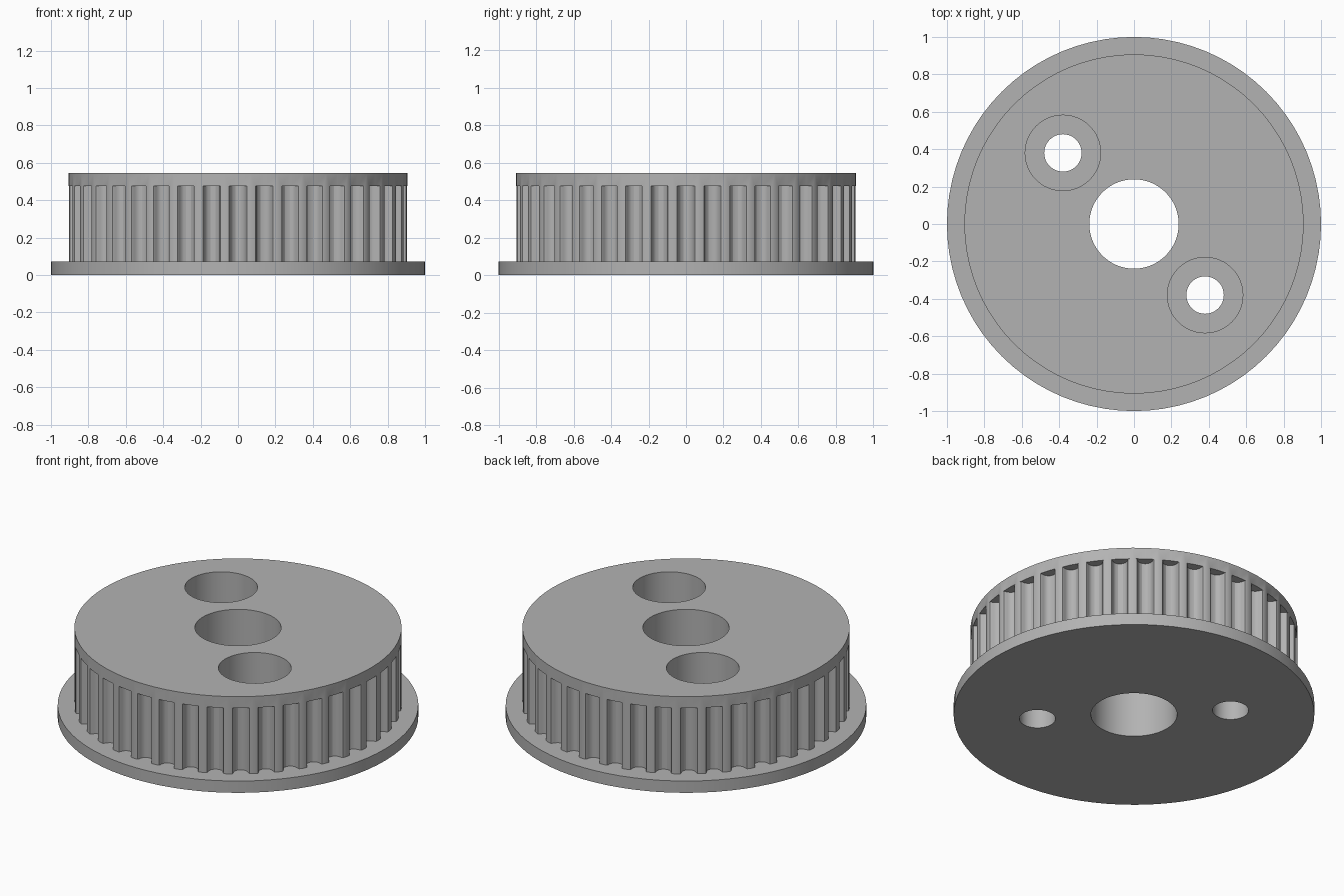
import bpy, bmesh, math
from mathutils import Matrix, Vector

if "Cube" in bpy.data.objects:
    bpy.data.objects.remove(bpy.data.objects["Cube"], do_unlink=True)

HEIGHT, FLANGE_TOP, CAP_BOTTOM = 0.545, 0.072, 0.475
BODY_R, TEETH = 0.907, 40

grey = bpy.data.materials.new("machined grey")
grey.use_nodes = True
colour = (0.45, 0.45, 0.45, 1)
grey.diffuse_color = colour
grey.node_tree.nodes["Principled BSDF"].inputs["Base Color"].default_value = colour


def add_object(name, bm):
    bmesh.ops.recalc_face_normals(bm, faces=bm.faces)
    mesh = bpy.data.meshes.new(name)
    bm.to_mesh(mesh)
    bm.free()
    mesh.materials.append(grey)
    obj = bpy.data.objects.new(name, mesh)
    bpy.context.collection.objects.link(obj)
    return obj


def circle(radius, count):
    return [Vector((radius * math.cos(a), radius * math.sin(a)))
            for a in (math.tau * i / count for i in range(count))]


def lathe(bm, profile, count, centre=(0, 0)):
    """Stack rings of (radius, z) into a closed solid."""
    rings = [[bm.verts.new((p.x + centre[0], p.y + centre[1], z))
              for p in circle(r, count)] for r, z in profile]
    for low, high in zip(rings, rings[1:]):
        for i in range(count):
            j = (i + 1) % count
            bm.faces.new((low[i], low[j], high[j], high[i]))
    bm.faces.new(rings[0])
    bm.faces.new(rings[-1])


def subtract(target, cutter):
    """Cut one object from another and remove the cutter."""
    mod = target.modifiers.new("cut", "BOOLEAN")
    mod.operation, mod.solver, mod.object = "DIFFERENCE", "EXACT", cutter
    result = bpy.data.meshes.new_from_object(
        target.evaluated_get(bpy.context.evaluated_depsgraph_get()))
    target.modifiers.clear()
    target.data = result
    bpy.data.objects.remove(cutter, do_unlink=True)


# Stepped body: wide flange below, belt drum above
bm = bmesh.new()
lathe(bm, [(1, 0), (1, FLANGE_TOP), (BODY_R, FLANGE_TOP), (BODY_R, HEIGHT)], 80)
pulley = add_object("timing_pulley", bm)

# Belt grooves: rounded half profile (half width, depth), mirrored and repeated
half = [(0.054, -0.03), (0.054, 0.002), (0.047, 0.004), (0.043, 0.011), (0.040, 0.025),
        (0.033, 0.039), (0.026, 0.046), (0.014, 0.053), (0, 0.055)]
outline = half + [(-w, d) for w, d in reversed(half[:-1])]
bm = bmesh.new()
for k in range(TEETH):
    turn = Matrix.Rotation(math.tau * k / TEETH, 4, "Z")
    loops = [[bm.verts.new(turn @ Vector((BODY_R - d, w, z))) for w, d in outline]
             for z in (FLANGE_TOP, CAP_BOTTOM)]
    for i in range(len(outline)):
        j = (i + 1) % len(outline)
        bm.faces.new((loops[0][i], loops[0][j], loops[1][j], loops[1][i]))
    for loop in loops:
        bm.faces.new(loop)
subtract(pulley, add_object("groove_cutter", bm))

# Shaft bore and two counterbored screw holes
bm = bmesh.new()
lathe(bm, [(0.239, -0.1), (0.239, 0.7)], 64)
for side in (-1, 1):
    lathe(bm, [(0.1, -0.1), (0.1, 0.22), (0.202, 0.22), (0.202, 0.7)], 48,
          (0.38 * side, -0.38 * side))
subtract(pulley, add_object("hole_cutter", bm))

# Soft round walls with crisp edges
bpy.ops.object.select_all(action="DESELECT")
pulley.select_set(True)
bpy.context.view_layer.objects.active = pulley
bpy.ops.object.shade_smooth_by_angle(angle=math.radians(20))
